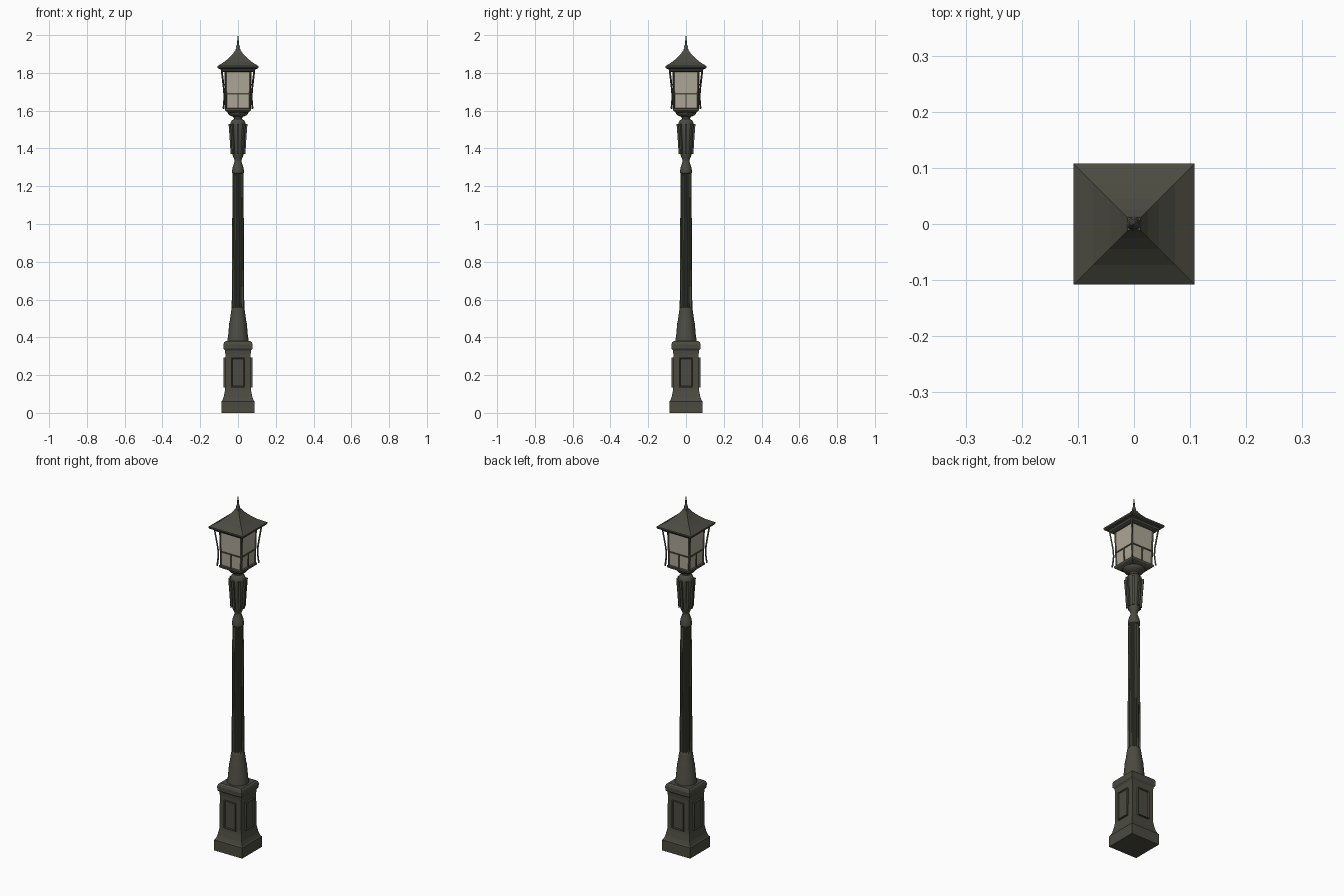
import bpy, bmesh, math
from mathutils import Vector

if "Cube" in bpy.data.objects:
    bpy.data.objects.remove(bpy.data.objects["Cube"])


def material(name, rgb):
    m = bpy.data.materials.new(name)
    m.diffuse_color = (*rgb, 1)
    m.use_nodes = True
    m.node_tree.nodes["Principled BSDF"].inputs["Base Color"].default_value = m.diffuse_color
    return m


IRON = material("dark_iron", (0.07, 0.07, 0.053))
GLASS = material("warm_glass", (0.42, 0.385, 0.30))


def finish(name, bm, mat=IRON, smooth=False):
    bmesh.ops.recalc_face_normals(bm, faces=bm.faces)
    me = bpy.data.meshes.new(name)
    bm.to_mesh(me)
    bm.free()
    ob = bpy.data.objects.new(name, me)
    bpy.context.collection.objects.link(ob)
    me.materials.append(mat)
    if smooth:
        bpy.ops.object.select_all(action='DESELECT')
        ob.select_set(True)
        bpy.context.view_layer.objects.active = ob
        bpy.ops.object.shade_smooth_by_angle(angle=math.radians(40))
    return ob


def stack(name, profile, ring, mat=IRON, smooth=False):
    """Loft a unit ring of (x, y) points through (size, z) levels and cap both ends."""
    bm = bmesh.new()
    loops = [[bm.verts.new((x * r, y * r, z)) for x, y in ring] for r, z in profile]
    n = len(ring)
    for a, b in zip(loops, loops[1:]):
        for i in range(n):
            j = (i + 1) % n
            bm.faces.new((a[i], a[j], b[j], b[i]))
    bm.faces.new(loops[0])
    bm.faces.new(loops[-1])
    return finish(name, bm, mat, smooth)


def circle(n, depth=1.0, pattern=1):
    pts = []
    for i in range(n):
        r = depth if pattern > 1 and i % pattern >= pattern // 2 else 1.0
        a = 2 * math.pi * i / n
        pts.append((r * math.cos(a), r * math.sin(a)))
    return pts


def bar(name, points, thick):
    """Square bar swept through a list of points."""
    bm = bmesh.new()
    rings = []
    pts = [Vector(p) for p in points]
    for i, p in enumerate(pts):
        d = (pts[min(i + 1, len(pts) - 1)] - pts[max(i - 1, 0)]).normalized()
        up = Vector((0, 0, 1)) if abs(d.z) < 0.8 else Vector((p.x, p.y, 0)).normalized()
        u = d.cross(up).normalized()
        v = d.cross(u)
        rings.append([bm.verts.new(p + (u * s + v * t) * thick / 2)
                      for s, t in ((1, 1), (-1, 1), (-1, -1), (1, -1))])
    for a, b in zip(rings, rings[1:]):
        for i in range(4):
            j = (i + 1) % 4
            bm.faces.new((a[i], a[j], b[j], b[i]))
    bm.faces.new(rings[0])
    bm.faces.new(rings[-1])
    return finish(name, bm)


def turned(ob, k):
    ob.rotation_euler.z = k * math.pi / 2


SQUARE = [(1, 1), (-1, 1), (-1, -1), (1, -1)]
ROUND = circle(24)

# square pedestal with plinth and moulded cap
stack("pedestal", [(0.088, 0), (0.088, 0.06), (0.083, 0.065), (0.076, 0.085), (0.07, 0.115),
                   (0.068, 0.13), (0.067, 0.31), (0.069, 0.33), (0.076, 0.34), (0.077, 0.362),
                   (0.073, 0.374), (0.066, 0.38)], SQUARE)

# raised bevelled panel on each pedestal side
for k in range(4):
    bm = bmesh.new()
    rings = []
    for y, w, e in ((-0.06, 0.036, 0), (-0.077, 0.036, 0), (-0.077, 0.032, 0.004), (-0.072, 0.029, 0.007)):
        rings.append([bm.verts.new(p) for p in ((-w, y, 0.135 + e), (w, y, 0.135 + e),
                                                (w, y, 0.292 - e), (-w, y, 0.292 - e))])
    for a, b in zip(rings, rings[1:]):
        for i in range(4):
            j = (i + 1) % 4
            bm.faces.new((a[i], a[j], b[j], b[i]))
    bm.faces.new(rings[-1])
    bm.faces.new(rings[0])
    turned(finish("pedestal_panel", bm), k)

# round tapered foot of the shaft
stack("shaft_foot", [(0.056, 0.375), (0.056, 0.39), (0.053, 0.40), (0.046, 0.48), (0.043, 0.49),
                     (0.036, 0.54), (0.033, 0.555), (0.028, 0.56)], ROUND, smooth=True)

# fluted shaft
stack("fluted_shaft", [(0.034, 0.54), (0.033, 0.6), (0.029, 1.275)], circle(48, 0.84, 4))

# neck, capital core and cup below the lantern
stack("neck", [(0.026, 1.265), (0.031, 1.27), (0.031, 1.285), (0.027, 1.305), (0.018, 1.33),
               (0.018, 1.338), (0.025, 1.355), (0.03, 1.37), (0.04, 1.525), (0.039, 1.535),
               (0.033, 1.548), (0.022, 1.556), (0.023, 1.566), (0.045, 1.575),
               (0.055, 1.588), (0.055, 1.60)], ROUND, smooth=True)

# flaring ribs around the capital
for k in range(8):
    rib = bar("capital_rib", [(0.033, 0, 1.37), (0.038, 0, 1.45), (0.044, 0, 1.53)], 0.012)
    rib.rotation_euler.z = k * math.pi / 4

# lantern floor and glass body
stack("lantern_floor", [(0.052, 1.59), (0.068, 1.60), (0.07, 1.603), (0.07, 1.612), (0.064, 1.615)], SQUARE)
stack("lantern_glass", [(0.0625, 1.61), (0.067, 1.82)], SQUARE, GLASS)

# glazing bars, corner posts and bowed corner brackets on every side
for k in range(4):
    turned(bar("cross_bar", [(-0.065, -0.0645, 1.69), (0.065, -0.0645, 1.69)], 0.007), k)
    turned(bar("lower_bar", [(0, -0.063, 1.61), (0, -0.0645, 1.69)], 0.007), k)
    turned(bar("corner_post", [(0.0625, -0.0625, 1.605), (0.067, -0.067, 1.82)], 0.007), k)
    turned(bar("corner_bracket", [(r, -r, z) for r, z in
               ((0.087, 1.82), (0.081, 1.77), (0.074, 1.71), (0.072, 1.67),
                (0.075, 1.63), (0.077, 1.61))], 0.007), k)

# swept square roof with stepped eaves
stack("roof", [(0.078, 1.805), (0.088, 1.81), (0.092, 1.82), (0.104, 1.823), (0.108, 1.828),
               (0.108, 1.836), (0.073, 1.858), (0.045, 1.882), (0.025, 1.904), (0.014, 1.92),
               (0.012, 1.925)], SQUARE)

# pointed finial
stack("finial", [(0.013, 1.915), (0.014, 1.922), (0.009, 1.93), (0.0095, 1.938), (0.006, 1.95),
                 (0.004, 1.972), (0.0006, 2.0)], circle(12), smooth=True)
